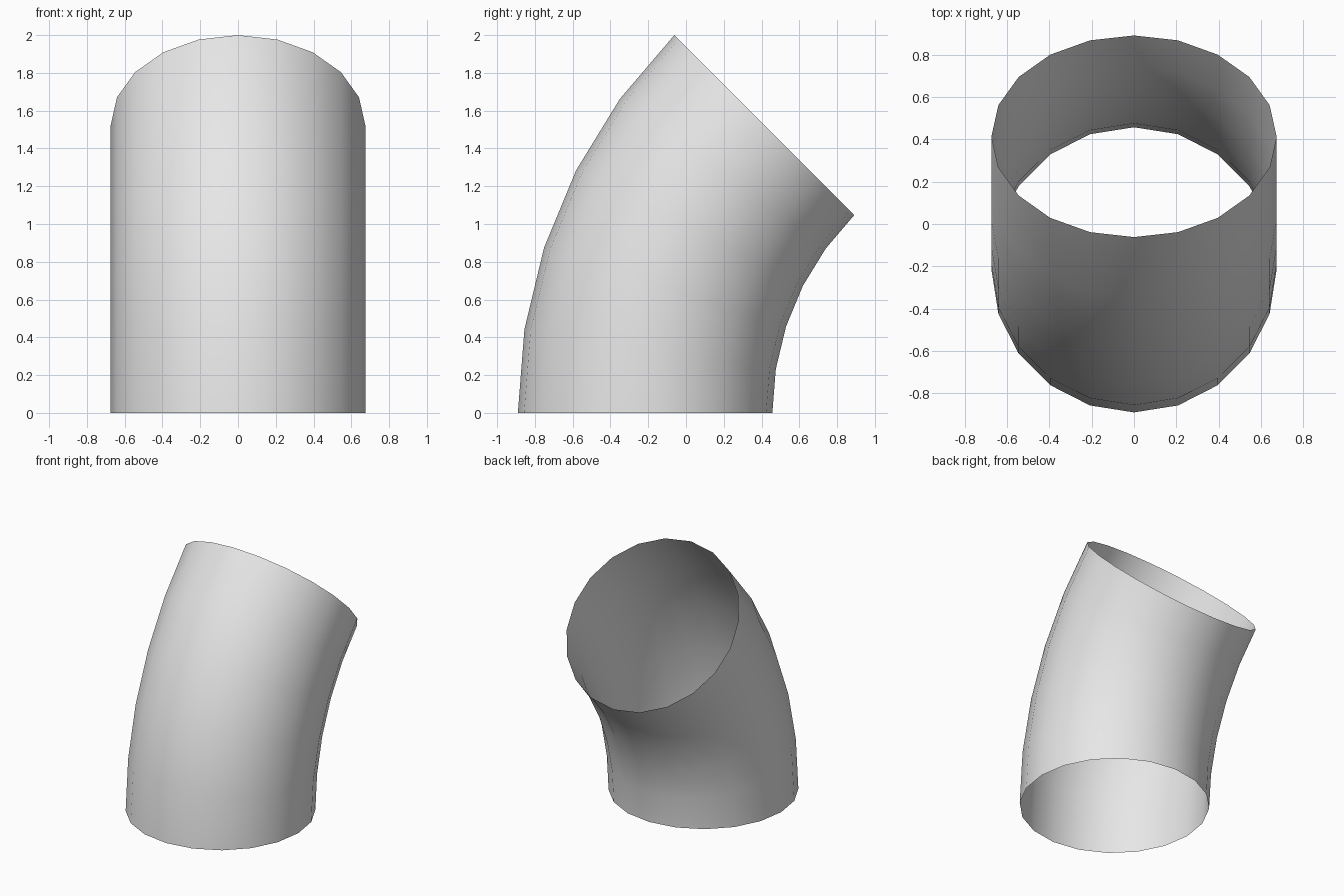
import bpy
import bmesh
from math import radians
from mathutils import Matrix, Vector

cube = bpy.data.objects.get("Cube")
if cube:
    bpy.data.objects.remove(cube, do_unlink=True)

SIDES, RINGS = 20, 5
RADIUS = 0.6737      # pipe radius
PIVOT_Y = 1.938      # bend axis, parallel to x at ground level
START_Y = -0.2165    # centre of the bottom opening

# Plain grey for the whole pipe
grey = bpy.data.materials.new("light_grey")
grey.use_nodes = True
colour = (0.8, 0.8, 0.8, 1)
grey.diffuse_color = colour
grey.node_tree.nodes["Principled BSDF"].inputs["Base Color"].default_value = colour

# Open pipe bend: a ring swept 45 degrees toward the back
bm = bmesh.new()
ring = bmesh.ops.create_circle(bm, segments=SIDES, radius=RADIUS, cap_ends=False,
                               matrix=Matrix.Translation((0, START_Y, 0)))
bmesh.ops.spin(bm, geom=ring["verts"] + bm.edges[:], cent=Vector((0, PIVOT_Y, 0)),
               axis=Vector((1, 0, 0)), angle=radians(-45), steps=RINGS)
bmesh.ops.remove_doubles(bm, verts=bm.verts[:], dist=0.0001)
bmesh.ops.recalc_face_normals(bm, faces=bm.faces[:])

# Keep the outside of the wall facing out
front_face = min(bm.faces, key=lambda f: f.calc_center_median().y)
if front_face.normal.y > 0:
    bmesh.ops.reverse_faces(bm, faces=bm.faces[:])
for face in bm.faces:
    face.smooth = True

mesh = bpy.data.meshes.new("pipe_elbow")
bm.to_mesh(mesh)
bm.free()
mesh.materials.append(grey)
pipe = bpy.data.objects.new("pipe_elbow", mesh)
bpy.context.collection.objects.link(pipe)
